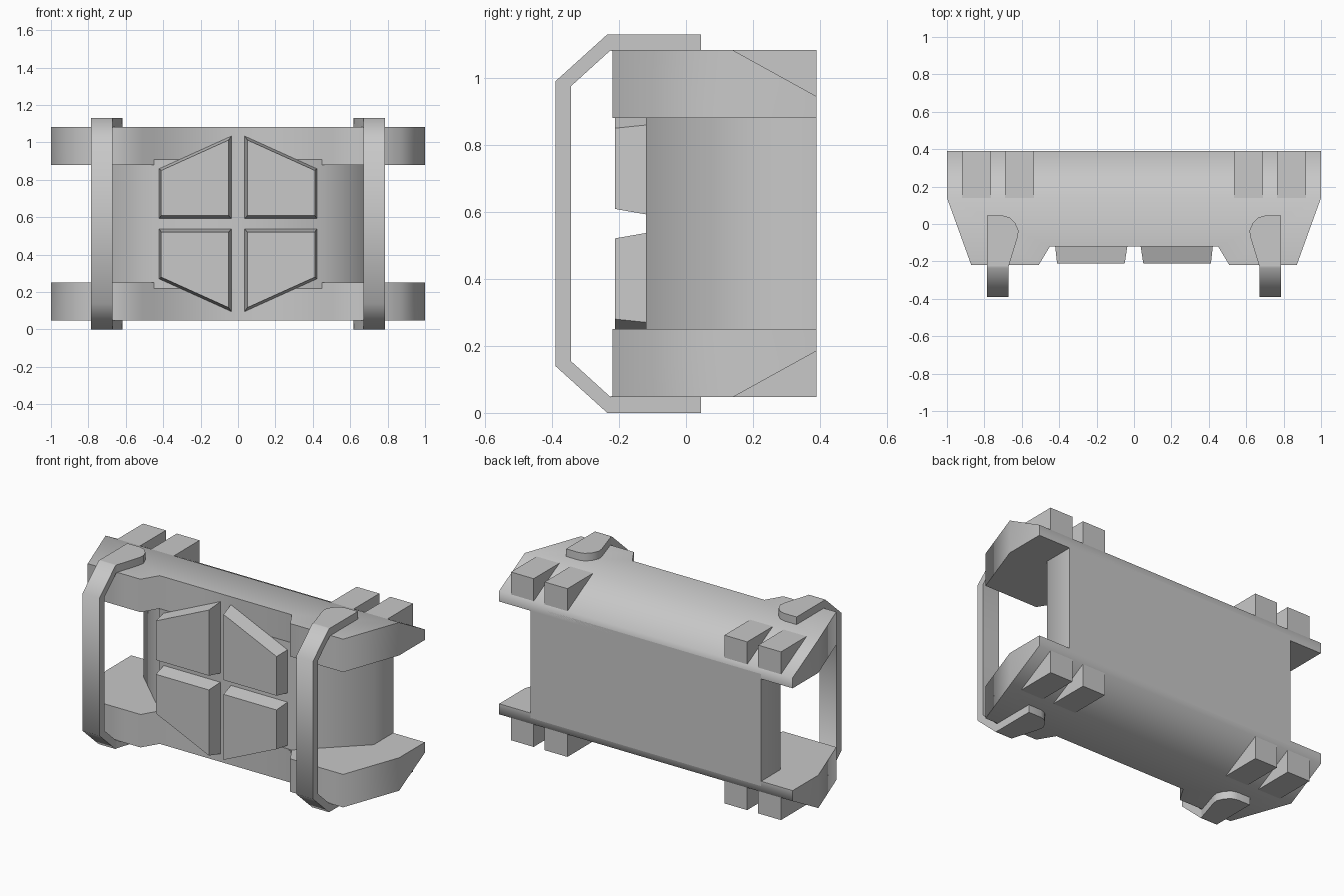
import bpy, bmesh, math

if "Cube" in bpy.data.objects:
    bpy.data.objects.remove(bpy.data.objects["Cube"])

HEIGHT = 1.13
grey = bpy.data.materials.new("plain_grey")
grey.diffuse_color = (0.58, 0.58, 0.58, 1)
grey.use_nodes = True
grey.node_tree.nodes["Principled BSDF"].inputs["Base Color"].default_value = grey.diffuse_color


def build(name, verts, faces, flip_x=False, flip_z=False, angle=75):
    """Make one smooth-shaded part, optionally mirrored in x and / or z."""
    bm = bmesh.new()
    vs = [bm.verts.new((-x if flip_x else x, y, HEIGHT - z if flip_z else z))
          for x, y, z in verts]
    for f in faces:
        bm.faces.new([vs[i] for i in f])
    bmesh.ops.recalc_face_normals(bm, faces=bm.faces)
    me = bpy.data.meshes.new(name)
    bm.to_mesh(me)
    bm.free()
    me.materials.append(grey)
    ob = bpy.data.objects.new(name, me)
    bpy.context.collection.objects.link(ob)
    bpy.ops.object.select_all(action='DESELECT')
    ob.select_set(True)
    bpy.context.view_layer.objects.active = ob
    bpy.ops.object.shade_smooth_by_angle(angle=math.radians(angle))
    return ob


def loft(name, low, high, **kw):
    """Bridge two matching rings of points and cap both ends."""
    n = len(low)
    faces = [(i, (i + 1) % n, n + (i + 1) % n, n + i) for i in range(n)]
    faces += [tuple(range(n)), tuple(range(n, 2 * n))]
    return build(name, low + high, faces, **kw)


def mirrored(pts):
    return pts + [(-x, y) for x, y in reversed(pts)]


# Central body: flat front, angled cheeks, flat back
plan = mirrored([(0.785, 0.39), (0.785, 0.20), (0.45, -0.12)])
loft("body", [(x, y, 0.22) for x, y in plan], [(x, y, 0.91) for x, y in plan])

# End slabs: notched front, sloping outer face towards the back
outline = mirrored([(1, 0.39), (1, 0.14), (0.87, -0.22), (0.51, -0.22), (0.45, -0.12)])
n = len(outline)
inner = [(x, y, 0.88) for x, y in outline]
outer = [(x, y, 0.945 if y > 0.3 else 1.083) for x, y in outline]
slab_faces = [(i, (i + 1) % n, n + (i + 1) % n, n + i) for i in range(n)]
slab_faces += [tuple(range(n)),
               tuple(range(n + 1, 2 * n - 1)),          # flat outer face
               (n, n + 1, 2 * n - 2, 2 * n - 1)]        # rear slope
for flip, label in ((False, "top"), (True, "bottom")):
    build(label + "_slab", inner + outer, slab_faces, flip_z=flip)

    for side in (False, True):
        # Wedge blocks seated on the rear slope
        for x0, x1 in ((0.535, 0.69), (0.765, 0.92)):
            prof = [(0.14, 1.083), (0.39, 1.083), (0.39, 0.945)]
            loft(label + "_block", [(x0, y, z) for y, z in prof],
                 [(x1, y, z) for y, z in prof], flip_x=side, flip_z=flip, angle=50)

        # Raised front panels with tapered edges
        base = [(0.035, 0.592), (0.422, 0.592), (0.422, 0.86), (0.035, 1.035)]
        face = [(0.050, 0.609), (0.411, 0.609), (0.411, 0.85), (0.050, 1.013)]
        loft(label + "_panel", [(x, -0.115, z) for x, z in base],
             [(x, -0.212, z) for x, z in face], flip_x=side, flip_z=flip, angle=40)

        # Rounded foot joining each handle to its slab
        foot = [(0.785, -0.225), (0.785, 0.045), (0.70, 0.045), (0.665, 0.035),
                (0.635, 0.005), (0.617, -0.035), (0.622, -0.07), (0.67, -0.225)]
        loft(label + "_handle_foot", [(x, y, 1.08) for x, y in foot],
             [(x, y, 1.13) for x, y in foot], flip_x=side, flip_z=flip, angle=50)

# Handles: bent flat bars in front of each side
out_path = [(-0.222, 1.13), (-0.235, 1.13), (-0.39, 0.99)]
in_path = [(-0.222, 1.083), (-0.225, 1.083), (-0.344, 0.975)]
out_path += [(y, HEIGHT - z) for y, z in reversed(out_path)]
in_path += [(y, HEIGHT - z) for y, z in reversed(in_path)]
rings = [[(0.67, a[0], a[1]), (0.785, a[0], a[1]), (0.785, b[0], b[1]), (0.67, b[0], b[1])]
         for a, b in zip(out_path, in_path)]
verts = [p for r in rings for p in r]
faces = [(4 * k + j, 4 * k + (j + 1) % 4, 4 * k + 4 + (j + 1) % 4, 4 * k + 4 + j)
         for k in range(len(rings) - 1) for j in range(4)]
faces += [(0, 1, 2, 3), tuple(range(len(verts) - 4, len(verts)))]
for side in (False, True):
    build("handle", verts, faces, flip_x=side, angle=60)
